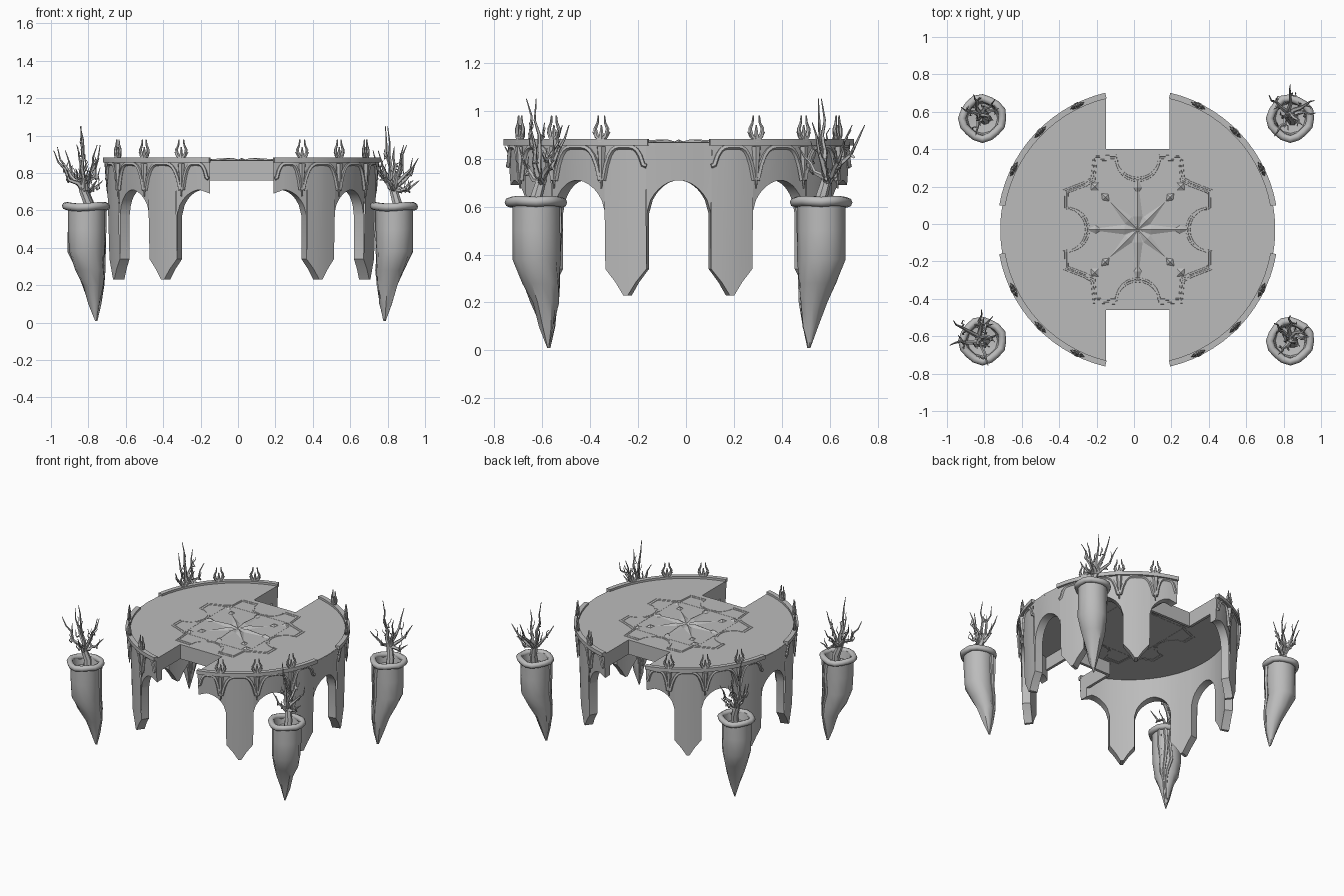
import bpy, bmesh, math, random
from math import sin, cos, radians, pi
from mathutils import Vector, Matrix

random.seed(4)
if "Cube" in bpy.data.objects:
    bpy.data.objects.remove(bpy.data.objects["Cube"], do_unlink=True)

stone = bpy.data.materials.new("grey stone")
stone.use_nodes = True
GREY = (0.5, 0.5, 0.5, 1)
stone.diffuse_color = GREY
stone.node_tree.nodes["Principled BSDF"].inputs["Base Color"].default_value = GREY

CENTRE = Vector((0.02, -0.03, 0))
R, TOP, GAP, NOTCH = 0.735, 0.867, 0.17, 0.43
UP = Vector((0, 0, 1))


def finish(bm, name, angle=35, at=CENTRE):
    bmesh.ops.recalc_face_normals(bm, faces=bm.faces[:])
    me = bpy.data.meshes.new(name)
    bm.to_mesh(me)
    bm.free()
    me.materials.append(stone)
    me.shade_smooth()
    me.set_sharp_from_angle(angle=radians(angle))
    ob = bpy.data.objects.new(name, me)
    ob.location = at
    bpy.context.collection.objects.link(ob)
    return ob


def skin(bm, rings, closed=False):
    """Bridge rings of points, capping the ends of an open run."""
    loops = [[bm.verts.new(p) for p in ring] for ring in rings]
    n = len(loops[0])
    pairs = list(zip(loops, loops[1:])) + ([(loops[-1], loops[0])] if closed else [])
    for a, b in pairs:
        for i in range(n):
            j = (i + 1) % n
            bm.faces.new((a[i], a[j], b[j], b[i]))
    if not closed:
        bm.faces.new(loops[0])
        bm.faces.new(loops[-1])


def tube(bm, pts, r0, r1=None, ref=UP, sides=6, closed=False):
    pts = [Vector(p) for p in pts]
    r1 = r0 if r1 is None else r1
    n, rings = len(pts), []
    for i, p in enumerate(pts):
        before = pts[i - 1] if i or closed else p
        after = pts[(i + 1) % n] if i < n - 1 or closed else p
        t = (after - before).normalized()
        u = t.cross(ref).normalized()
        v = u.cross(t)
        r = r0 + (r1 - r0) * i / (n - 1)
        rings.append([p + (u * cos(a) + v * sin(a)) * r
                      for a in (2 * pi * k / sides for k in range(sides))])
    skin(bm, rings, closed)


def polar(r, deg, z):
    return Vector((r * cos(radians(deg)), r * sin(radians(deg)), z))


# Deck: thin disc with a rectangular notch at front and back
END = math.degrees(math.acos(GAP / R))
arc = [polar(R, -END + 2 * END * i / 18, TOP) for i in range(19)]
outline = arc + [Vector((GAP, NOTCH, TOP)), Vector((-GAP, NOTCH, TOP))]
outline += [Vector((-p.x, -p.y, TOP)) for p in arc]
outline += [Vector((-GAP, -NOTCH, TOP)), Vector((GAP, -NOTCH, TOP))]
bm = bmesh.new()
face = bm.faces.new([bm.verts.new(p) for p in outline])
out = bmesh.ops.extrude_face_region(bm, geom=[face])
bmesh.ops.translate(bm, vec=(0, 0, -0.012),
                    verts=[g for g in out["geom"] if isinstance(g, bmesh.types.BMVert)])
finish(bm, "deck", 20)

# Skirt walls around both notches
bm = bmesh.new()
for s in (-1, 1):
    for x, y, w, d in ((0, NOTCH - 0.01, 2 * GAP + 0.02, 0.02),
                       (GAP + 0.01, 0.565, 0.02, 0.28), (-GAP - 0.01, 0.565, 0.02, 0.28)):
        box = Matrix.Translation((x, s * y, 0.813)) @ Matrix.Diagonal((w, d, 0.105, 1))
        bmesh.ops.create_cube(bm, size=1, matrix=box)
finish(bm, "notch_skirts")

# Arcade: curved wall with pointed arches and tapering legs on each side
HALF, SPRING, APEX = 7.2, 0.57, 0.71
bay = [(-18, APEX)]
for i in range(1, 8):
    t = i / 8
    bay.append((-18 + (18 - HALF) * t, SPRING + (APEX - SPRING) * (1 - t ** 1.9) ** 0.6))
bay += [(-HALF, SPRING), (-HALF, 0.34), (-HALF / 2, 0.285), (-0.8, 0.23)]
bay += [(-a, z) for a, z in reversed(bay)][:-1]
lower = [(c + a, z) for c in (-54, -18, 18, 54) for a, z in bay]
lower = [(-END, 0.69)] + lower + [(72, APEX), (END, 0.69)]


def wall_point(r, deg, z):
    p = polar(r, deg, z)
    p.x = max(p.x, GAP)
    return p


for side, name in ((1, "left_arcade"), (-1, "right_arcade")):
    bm = bmesh.new()
    cols = []
    for a, z in lower:
        foot = R - 0.015 * min(1, (TOP - z) / 0.2)
        ring = [wall_point(R, a, TOP - 0.002), wall_point(foot, a, z),
                wall_point(0.663, a, z), wall_point(0.663, a, TOP - 0.002)]
        cols.append([bm.verts.new((p.x * side, p.y, p.z)) for p in ring])
    for (a0, _), (a1, _), p, q in zip(lower, lower[1:], cols, cols[1:]):
        for k in ([1] if abs(a1 - a0) < 1e-4 else range(4)):
            m = (k + 1) % 4
            bm.faces.new((p[k], p[m], q[m], q[k]))
    bm.faces.new(cols[0])
    bm.faces.new(cols[-1])
    bmesh.ops.remove_doubles(bm, verts=bm.verts[:], dist=0.0002)
    finish(bm, name, 35)

# Rim trim: lip, hanging festoons, pendants and horned finials
stops = (10, 26, 45, 64, END)
for sx in (1, -1):
    for sy in (1, -1):
        bm = bmesh.new()
        lip = []
        for i in range(15):
            a = 10 + (END - 10) * i / 14
            lip.append([polar(r, a, z) for r, z in
                        ((0.72, 0.882), (0.752, 0.882), (0.752, 0.855), (0.72, 0.855))])
        skin(bm, lip)
        for a0, a1 in zip(stops, stops[1:]):
            mid, span = (a0 + a1) / 2, (a1 - a0) / 2 - 0.6
            path = []
            for i in range(15):
                t = -1 + i / 7
                z = 0.71 + 0.14 * (1 - abs(t) ** 4)
                if (t < 0 and a0 == 10) or (t > 0 and a1 == END):
                    z = max(z, 0.77)
                path.append(polar(0.734, mid + span * t, z))
            tube(bm, path, 0.011, ref=polar(1, mid, 0), sides=5)
        for a in stops[1:-1]:
            out, tan = polar(1, a, 0), polar(1, a + 90, 0)
            base = out * 0.737
            tube(bm, [base + UP * z for z in (0.85, 0.76, 0.675)], 0.02, 0.003, out)
            tube(bm, [base + UP * z for z in (0.87, 0.90, 0.94)], 0.017, 0.003, out)
            for s in (-1, 1):
                horn = ((0, 0.875), (0.022, 0.895), (0.029, 0.925), (0.017, 0.95), (0.014, 0.98))
                tube(bm, [base + tan * s * w + UP * z for w, z in horn], 0.013, 0.003, out)
                barb = ((0.01, 0.885), (0.028, 0.895), (0.04, 0.912))
                tube(bm, [base + tan * s * w + UP * z for w, z in barb], 0.008, 0.002, out)
        bmesh.ops.scale(bm, vec=(sx, sy, 1), verts=bm.verts[:])
        finish(bm, "rim_trim", 45)

# Floor relief: scalloped double border and inner square
quarter = [(0.12 * sin(radians(a)), 0.395 - 0.12 * cos(radians(a))) for a in range(0, 76, 15)]
quarter += [(0.115, 0.395), (0.235, 0.39), (0.245, 0.275), (0.29, 0.25), (0.395, 0.21), (0.395, 0.115)]
quarter += [(0.395 - 0.12 * cos(radians(a)), 0.12 * sin(radians(a))) for a in range(75, -1, -15)]
half = quarter + [(x, -y) for x, y in reversed(quarter)][1:]
border = half + [(-x, y) for x, y in reversed(half)][1:-1]
bm = bmesh.new()
for s in (1, 0.95):
    tube(bm, [(x * s, y * s, 0.861) for x, y in border], 0.009, sides=6, closed=True)
Q = 0.262
tube(bm, [(Q, Q, 0.861), (Q, -Q, 0.861), (-Q, -Q, 0.861), (-Q, Q, 0.861)], 0.008, closed=True)
finish(bm, "floor_border")


def gem(bm, centre, deg, back, front, width, high=0.014):
    """Raised kite with a ridge, pointing along deg."""
    c = Vector(centre)
    d, t = polar(1, deg, 0), polar(1, deg + 90, 0)
    top = bm.verts.new(c + UP * high)
    rim = [bm.verts.new(c + v) for v in (d * front, t * width, -d * back, -t * width)]
    for i in range(4):
        bm.faces.new((top, rim[i], rim[(i + 1) % 4]))


# Floor star with eight rays and diagonal studs
bm = bmesh.new()
for k in range(8):
    a = 45 * k
    long = k % 2 == 0
    gem(bm, polar(0.07, a, TOP), a, 0.07, 0.2 if long else 0.14, 0.026)
    if long:
        gem(bm, polar(0.225, a, TOP), a, 0.035, 0.05, 0.022)
    else:
        gem(bm, polar(0.245, a, TOP), a, 0.03, 0.03, 0.022)
        gem(bm, polar(0.325, a, TOP), a, 0.03, 0.025, 0.03)
finish(bm, "floor_star", 10)

# Hanging planters: faceted pot, rolled rim, roots and a bare tree
profile = [(0.56, 0.02, 0), (0.57, 0.08, 0), (0.625, 0.09, 0), (0.625, 0.1, 0), (0.5, 0.1, 0),
           (0.38, 0.097, 0), (0.28, 0.077, 0.02), (0.2, 0.055, 0.036),
           (0.1, 0.03, 0.045), (0.01, 0.004, 0.05)]
tips = [(-0.05, 0, 1.05), (-0.12, 0.13, 0.92), (0, 0.19, 0.94), (0.135, 0.1, 0.88),
        (0.14, 0.03, 0.76), (-0.09, -0.1, 0.85), (0.07, -0.04, 0.95)]
REF = Vector((0.6, -0.75, 0.25))


def branch(bm, a, b, r0, r1):
    a, b = Vector(a), Vector(b)
    pts = []
    for i in range(6):
        t = i / 5
        p = a.lerp(b, t)
        p.z -= 0.025 * sin(pi * t)
        if 0 < i < 5:
            p += Vector([random.uniform(-0.011, 0.011) for _ in range(3)])
        pts.append(p)
    tube(bm, pts, r0, r1, REF, 5)
    return pts


planters = (("front_right", -1, -1, 55, 1), ("front_left", 1, -1, 0, 0.72),
            ("back_right", -1, 1, 20, 0.72), ("back_left", 1, 1, 0, 0.95))
for name, sx, sy, turn, spread in planters:
    at = Vector((0.013 + sx * 0.823, -0.03 + sy * 0.595, 0))
    inward = Vector((-sx, -sy, 0))
    bm = bmesh.new()
    rings = []
    for z, r, shift in profile:
        rough = 0.006 if 0.05 < z < 0.45 else 0
        rings.append([polar(r + random.uniform(-rough, rough), 30 * k, z) + inward * shift
                      for k in range(12)])
    skin(bm, rings)
    finish(bm, name + "_planter", 40, at)

    bm = bmesh.new()
    tube(bm, [polar(0.106 + 0.005 * sin(k * 1.7), 22.5 * k, 0.62 + 0.004 * sin(k))
              for k in range(16)], 0.021, sides=8, closed=True)
    finish(bm, name + "_planter_rim", 60, at)

    bm = bmesh.new()
    facing = math.degrees(math.atan2(-sy, -sx))
    for off in (-22, 0, 24):
        path = []
        for z, r, shift in profile[4:]:
            wob = off * (0.4 + z) + random.uniform(-8, 8)
            path.append(polar(r + 0.002, facing + wob, z) + inward * shift)
        path.insert(0, polar(0.1, facing + off, 0.61))
        tube(bm, path, 0.015, 0.004, polar(1, facing, 0), 5)
    finish(bm, name + "_roots", 40, at)

    bm = bmesh.new()
    fork = Vector((-0.005, 0.02, 0.71))
    tube(bm, [(0.01, -0.01, 0.55), (0.015, 0, 0.64), fork, (-0.01, 0.02, 0.74)],
         0.03, 0.018, REF, 7)
    for tip in tips:
        tip = Vector((tip[0] * spread, tip[1] * spread, tip[2]))
        pts = branch(bm, fork, tip, 0.016, 0.002)
        for i, s in ((2, 1), (3, -1)):
            flat = Vector((tip.x, tip.y, 0)).normalized()
            side = Vector((-flat.y, flat.x, 0)) * s
            twig = pts[i] + side * 0.035 * spread + flat * 0.01 + UP * random.uniform(0.03, 0.07)
            branch(bm, pts[i], twig, 0.007, 0.0015)
    bmesh.ops.rotate(bm, cent=(0, 0, 0), matrix=Matrix.Rotation(radians(turn), 3, 'Z'),
                     verts=bm.verts[:])
    finish(bm, name + "_bare_tree", 50, at)
